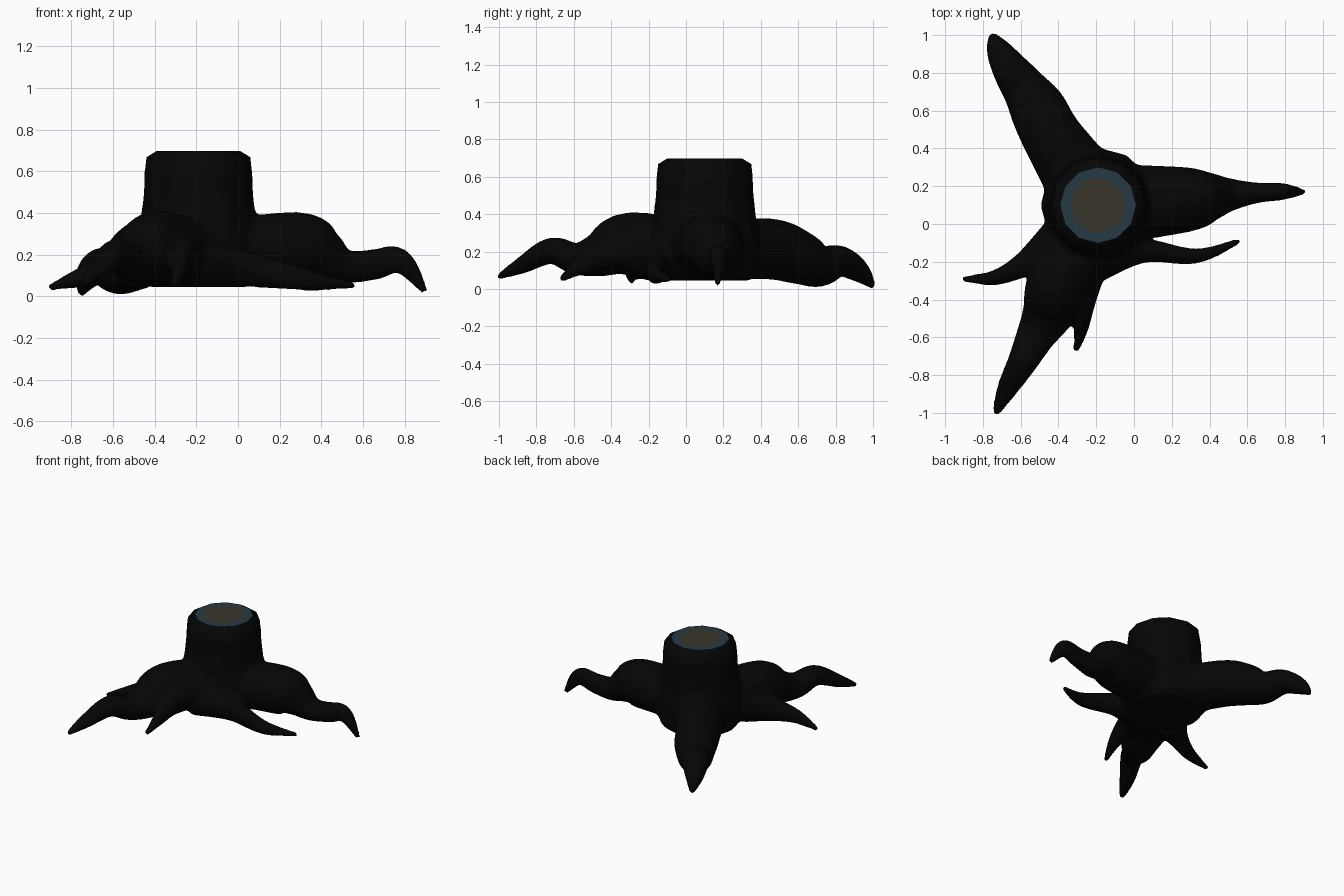
import bpy, bmesh, math
from mathutils import Vector

if "Cube" in bpy.data.objects:
    bpy.data.objects.remove(bpy.data.objects["Cube"])

CX, CY, SIDES = -0.19, 0.10, 12
HUB = (CX, CY, .2, .22, .15)        # every large root starts inside the trunk


def material(name, rgb):
    m = bpy.data.materials.new(name)
    m.diffuse_color = (*rgb, 1)
    m.use_nodes = True
    m.node_tree.nodes["Principled BSDF"].inputs["Base Color"].default_value = m.diffuse_color
    return m


bark = material("bark", (0.0015, 0.0015, 0.0015))
ring_mat = material("inner_bark", (0.019, 0.042, 0.06))
core_mat = material("heartwood", (0.04, 0.037, 0.023))


def skin(bm, rings, capped=True):
    """Bridge rings of points into a tube."""
    loops = [[bm.verts.new(p) for p in r] for r in rings]
    n = len(loops[0])
    faces = []
    for a, b in zip(loops, loops[1:]):
        for i in range(n):
            j = (i + 1) % n
            faces.append(bm.faces.new((a[i], a[j], b[j], b[i])))
    if capped:
        faces += [bm.faces.new(loops[0][::-1]), bm.faces.new(loops[-1])]
    bmesh.ops.recalc_face_normals(bm, faces=faces)


def circle(r, z):
    steps = [2 * math.pi * i / SIDES for i in range(SIDES)]
    return [(CX + r * math.cos(a), CY + r * math.sin(a), z) for a in steps]


def spline(st, steps=5):
    """Catmull-Rom through stations (x, y, z, half width, half height)."""
    out = []
    for k in range(len(st) - 1):
        p = [st[max(k - 1, 0)], st[k], st[k + 1], st[min(k + 2, len(st) - 1)]]
        for s in range(steps):
            t = s / steps
            out.append([0.5 * (2 * b + (c - a) * t + (2 * a - 5 * b + 4 * c - d) * t * t
                               + (3 * b - a - 3 * c + d) * t ** 3) for a, b, c, d in zip(*p)])
    return out + [list(st[-1])]


def root(bm, st):
    """Sweep an ellipse along the stations."""
    pts = spline(st)
    rings = []
    for k, q in enumerate(pts):
        a, b = pts[max(k - 1, 0)], pts[min(k + 1, len(pts) - 1)]
        tan = (Vector(b[:3]) - Vector(a[:3])).normalized()
        side = tan.cross(Vector((0, 0, 1))).normalized()
        up = side.cross(tan)
        angles = [2 * math.pi * i / 16 for i in range(16)]
        rings.append([Vector(q[:3]) + side * q[3] * math.cos(t) + up * q[4] * math.sin(t)
                      for t in angles])
    skin(bm, rings)


def make_object(bm, name, mat):
    me = bpy.data.meshes.new(name)
    bm.to_mesh(me)
    bm.free()
    me.materials.append(mat)
    ob = bpy.data.objects.new(name, me)
    bpy.context.collection.objects.link(ob)
    return ob


# stump body: trunk and roots fused into one smooth skin
bm = bmesh.new()
skin(bm, [circle(r, z) for r, z in
          [(.25, .045), (.3, .1), (.305, .25), (.28, .36), (.264, .5), (.256, .69)]])

# large roots: right, back, front
root(bm, [HUB, (.28, .13, .235, .174, .172), (.41, .145, .195, .13, .128),
          (.51, .155, .143, .09, .082), (.65, .165, .152, .056, .076),
          (.78, .172, .17, .047, .063), (.9, .17, .02, .018, .018)])
root(bm, [HUB, (-.42, .44, .215, .165, .165), (-.51, .61, .165, .152, .145),
          (-.575, .71, .12, .125, .112), (-.655, .82, .15, .1, .085),
          (-.722, .93, .09, .065, .06), (-.752, 1.005, .008, .02, .016)])
root(bm, [HUB, (-.395, -.3, .24, .172, .172), (-.455, -.47, .18, .14, .118),
          (-.52, -.59, .162, .107, .085), (-.585, -.72, .205, .083, .072),
          (-.675, -.88, .125, .056, .046), (-.735, -1.008, .062, .022, .016)])

# small roots share one taper
taper = [(.13, .13), (.067, .087), (.041, .054), (.018, .018)]
for path in (
    [(-.22, -.19, .17), (.05, -.14, .13), (.33, -.17, .08), (.565, -.086, .05)],
    [(-.42, -.12, .17), (-.59, -.22, .135), (-.74, -.285, .095), (-.91, -.29, .04)],
    [(-.26, -.2, .22), (-.27, -.42, .19), (-.28, -.55, .13), (-.307, -.675, .047)],
):
    root(bm, [p + t for p, t in zip(path, taper)])

body = make_object(bm, "stump_with_roots", bark)
bpy.context.view_layer.objects.active = body
body.select_set(True)
fuse = body.modifiers.new("fuse", 'REMESH')
fuse.mode = 'VOXEL'
fuse.voxel_size = 0.014
soften = body.modifiers.new("soften", 'SMOOTH')
soften.factor = 0.5
soften.iterations = 13
for name in ("fuse", "soften"):
    bpy.ops.object.modifier_apply(modifier=name)

# open the top so the crisp rim can take over
bm = bmesh.new()
bm.from_mesh(body.data)
bmesh.ops.bisect_plane(bm, geom=bm.verts[:] + bm.edges[:] + bm.faces[:],
                       plane_co=(0, 0, .6), plane_no=(0, 0, 1), clear_outer=True)
for f in bm.faces:
    f.smooth = True
    f.material_index = 0
bm.to_mesh(body.data)
bm.free()
if not body.data.materials:
    body.data.materials.append(bark)

# chamfered rim
bm = bmesh.new()
skin(bm, [circle(r, z) for r, z in [(.257, .595), (.249, .668), (.2, .698)]], False)
rim = make_object(bm, "cut_rim", bark)

# cut face: outer ring and heartwood disc
bm = bmesh.new()
skin(bm, [circle(.2, .698), circle(.145, .698)], False)
ring = make_object(bm, "cut_ring", ring_mat)
bm = bmesh.new()
bm.faces.new([bm.verts.new(p) for p in circle(.145, .698)])
core = make_object(bm, "cut_heartwood", core_mat)
for ob in (ring, core):
    for p in ob.data.polygons:
        if p.normal.z < 0:
            p.flip()

# smooth sides on the rim
bpy.ops.object.select_all(action='DESELECT')
rim.select_set(True)
bpy.context.view_layer.objects.active = rim
bpy.ops.object.shade_smooth_by_angle(angle=math.radians(70))
